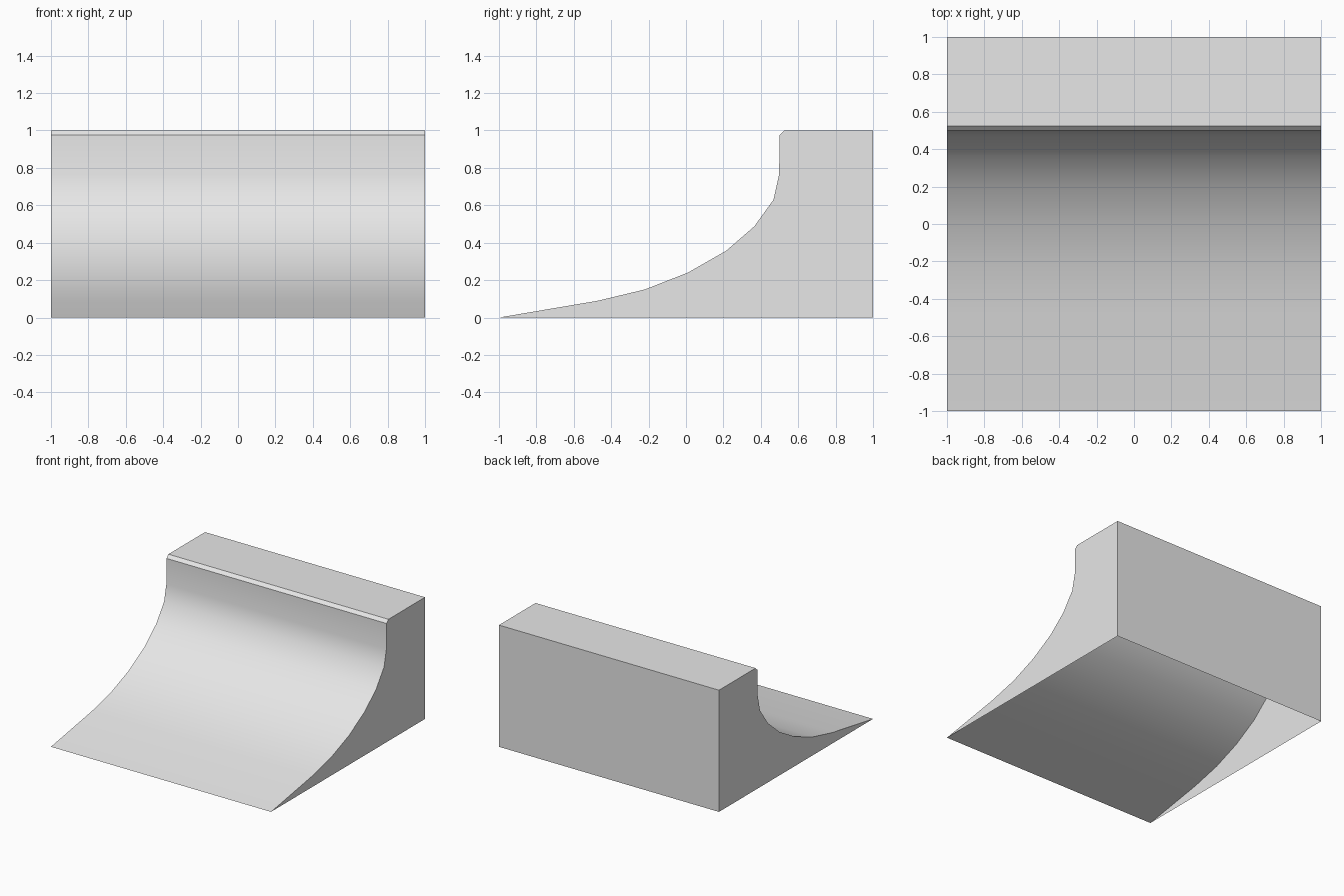
import bpy
import bmesh
import math

cube = bpy.data.objects.get("Cube")
if cube:
    bpy.data.objects.remove(cube, do_unlink=True)

# One plain grey for the whole ramp
grey = bpy.data.materials.new("light_grey")
grey.use_nodes = True
colour = (0.8, 0.8, 0.8, 1.0)
grey.diffuse_color = colour
grey.node_tree.nodes["Principled BSDF"].inputs["Base Color"].default_value = colour

HALF_WIDTH = 1.0

# Side profile as (y, z): curved riding face, lip, deck, back
curve = [(-1, 0), (-0.47, 0.09), (-0.22, 0.15), (0.01, 0.24), (0.215, 0.357),
         (0.365, 0.487), (0.468, 0.63), (0.498, 0.765)]
lip = [(0.5, 0.975), (0.525, 1)]
deck_and_back = [(1, 1), (1, 0)]
profile = curve + lip + deck_and_back

# Sweep the profile across the width; the underside stays open
bm = bmesh.new()
right = [bm.verts.new((-HALF_WIDTH, y, z)) for y, z in profile]
left = [bm.verts.new((HALF_WIDTH, y, z)) for y, z in profile]
for i in range(len(profile) - 1):
    bm.faces.new((right[i], left[i], left[i + 1], right[i + 1]))

# Side panels
bm.faces.new(right)
bm.faces.new(reversed(left))

mesh = bpy.data.meshes.new("quarter_pipe_ramp")
bm.to_mesh(mesh)
bm.free()
mesh.materials.append(grey)
ramp = bpy.data.objects.new("quarter_pipe_ramp", mesh)
bpy.context.collection.objects.link(ramp)

# Smooth riding curve with crisp lip, deck and panel edges
bpy.ops.object.select_all(action="DESELECT")
ramp.select_set(True)
bpy.context.view_layer.objects.active = ramp
bpy.ops.object.shade_smooth_by_angle(angle=math.radians(30))
